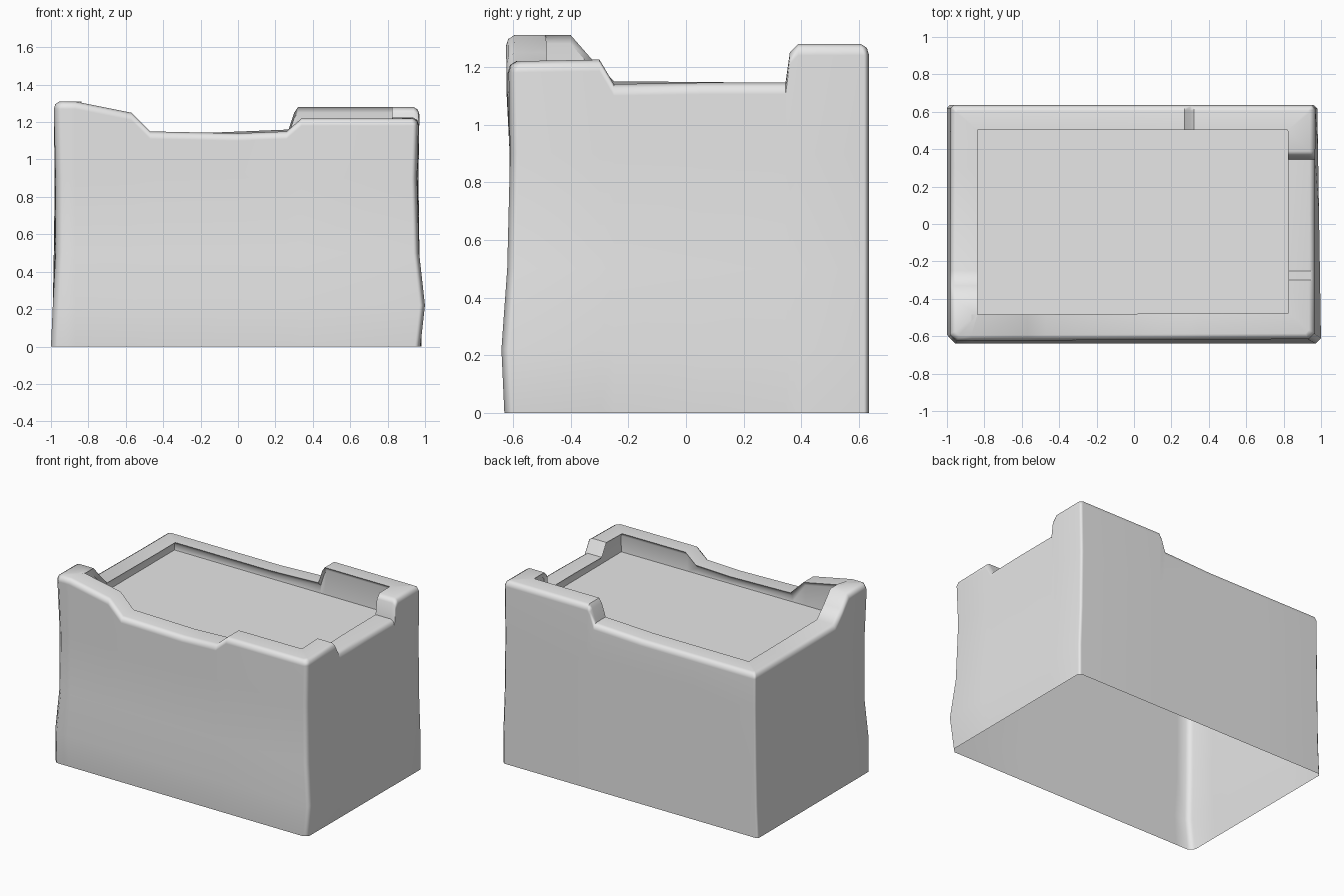
import bpy, bmesh, math

cube = bpy.data.objects.get("Cube")
if cube:
    bpy.data.objects.remove(cube, do_unlink=True)

grey = bpy.data.materials.new("plain_grey")
grey.use_nodes = True
grey.diffuse_color = (0.8, 0.8, 0.8, 1)
grey.node_tree.nodes["Principled BSDF"].inputs["Base Color"].default_value = (0.8, 0.8, 0.8, 1)

FLOOR_Z = 1.08

# Corner columns: front left, front right, back right, back left (picture sides),
# one (x, y) per height in LEVELS, the last one under the rim
LEVELS = [0, 0.22, 0.5, 0.9, None]
CORNERS = [
    [(-1, -.625), (-.99, -.64), (-.975, -.615), (-.975, -.612), (-.985, -.625)],
    [(.975, -.63), (1, -.64), (.968, -.62), (.957, -.61), (.965, -.615)],
    [(.98, .635), (.98, .635), (.97, .635), (.965, .635), (.97, .635)],
    [(-1, .635), (-.99, .635), (-.985, .635), (-.98, .635), (-.98, .635)],
]
CHAMFER = [0.035, 0.03, 0.018, 0.015]
CORNER_TOP = [1.31, 1.22, 1.28, 1.145]

# Rim height along each wall: (x or y, z)
WALLS = [
    [(-.87, 1.31), (-.57, 1.25), (-.47, 1.15), (0, 1.14), (.26, 1.15), (.34, 1.22)],
    [(-.3, 1.225), (-.25, 1.14), (.05, 1.145), (.345, 1.145), (.36, 1.25), (.39, 1.28)],
    [(.32, 1.28), (.3, 1.25), (.27, 1.16), (-.1, 1.145), (-.5, 1.145)],
    [(.3, 1.145), (-.25, 1.15), (-.33, 1.23), (-.4, 1.31)],
]
INNER = [(-.862, -.51), (.852, -.5), (.847, .527), (-.862, .527)]


def ring(corners, chamfer, z_rule):
    """Points round the box, following four corners with cut tips."""
    points = []
    for w, stations in enumerate(WALLS):
        n = (w + 1) % 4
        axis = w % 2
        a, b = corners[w], corners[n]
        sign = 1 if b[axis] > a[axis] else -1
        run = [(a[axis] + sign * chamfer[w], CORNER_TOP[w])]
        run += stations
        run += [(b[axis] - sign * chamfer[n], CORNER_TOP[n])]
        for s, top in run:
            t = (s - a[axis]) / (b[axis] - a[axis])
            other = a[1 - axis] + t * (b[1 - axis] - a[1 - axis])
            x, y = (s, other) if axis == 0 else (other, s)
            points.append((x, y, z_rule(top)))
    return points


def inset(corners, d):
    return [(x - math.copysign(d, x), y - math.copysign(d, y)) for x, y in corners]


def finish(name, bm):
    mesh = bpy.data.meshes.new(name)
    bm.to_mesh(mesh)
    bm.free()
    mesh.materials.append(grey)
    obj = bpy.data.objects.new(name, mesh)
    bpy.context.collection.objects.link(obj)
    return obj


# Rings from the foot, up the outside, over the rim and down the inside
rings = []
for i, level in enumerate(LEVELS):
    rule = (lambda top: top - 0.04) if level is None else (lambda top, z=level: z)
    rings.append(ring([c[i] for c in CORNERS], CHAMFER, rule))
top_corners = [c[-1] for c in CORNERS]
sharp = [0, 0, 0, 0]
rings.append(ring(inset(top_corners, 0.008), CHAMFER, lambda top: top - 0.014))
rings.append(ring(inset(top_corners, 0.03), [c * 0.6 for c in CHAMFER], lambda top: top))
rings.append(ring(inset(INNER, -0.025), sharp, lambda top: top))
rings.append(ring(INNER, sharp, lambda top: top - 0.03))
rings.append(ring(inset(INNER, 0.005), sharp, lambda top: FLOOR_Z))

# Walls and rim, open underneath
bm = bmesh.new()
loops = [[bm.verts.new(p) for p in r] for r in rings]
count = len(loops[0])
for low, high in zip(loops, loops[1:]):
    for i in range(count):
        j = (i + 1) % count
        bm.faces.new((low[i], low[j], high[j], high[i]))
bmesh.ops.remove_doubles(bm, verts=bm.verts, dist=0.0005)
walls = finish("box_walls", bm)
bpy.ops.object.select_all(action="DESELECT")
walls.select_set(True)
bpy.context.view_layer.objects.active = walls
bpy.ops.object.shade_smooth_by_angle(angle=math.radians(50))
weighted = walls.modifiers.new("weighted_normals", "WEIGHTED_NORMAL")
weighted.keep_sharp = True

# Flat sunken top inside the rim
bm = bmesh.new()
bm.faces.new([bm.verts.new((x, y, FLOOR_Z)) for x, y in inset(INNER, 0.005)])
finish("sunken_top", bm)
